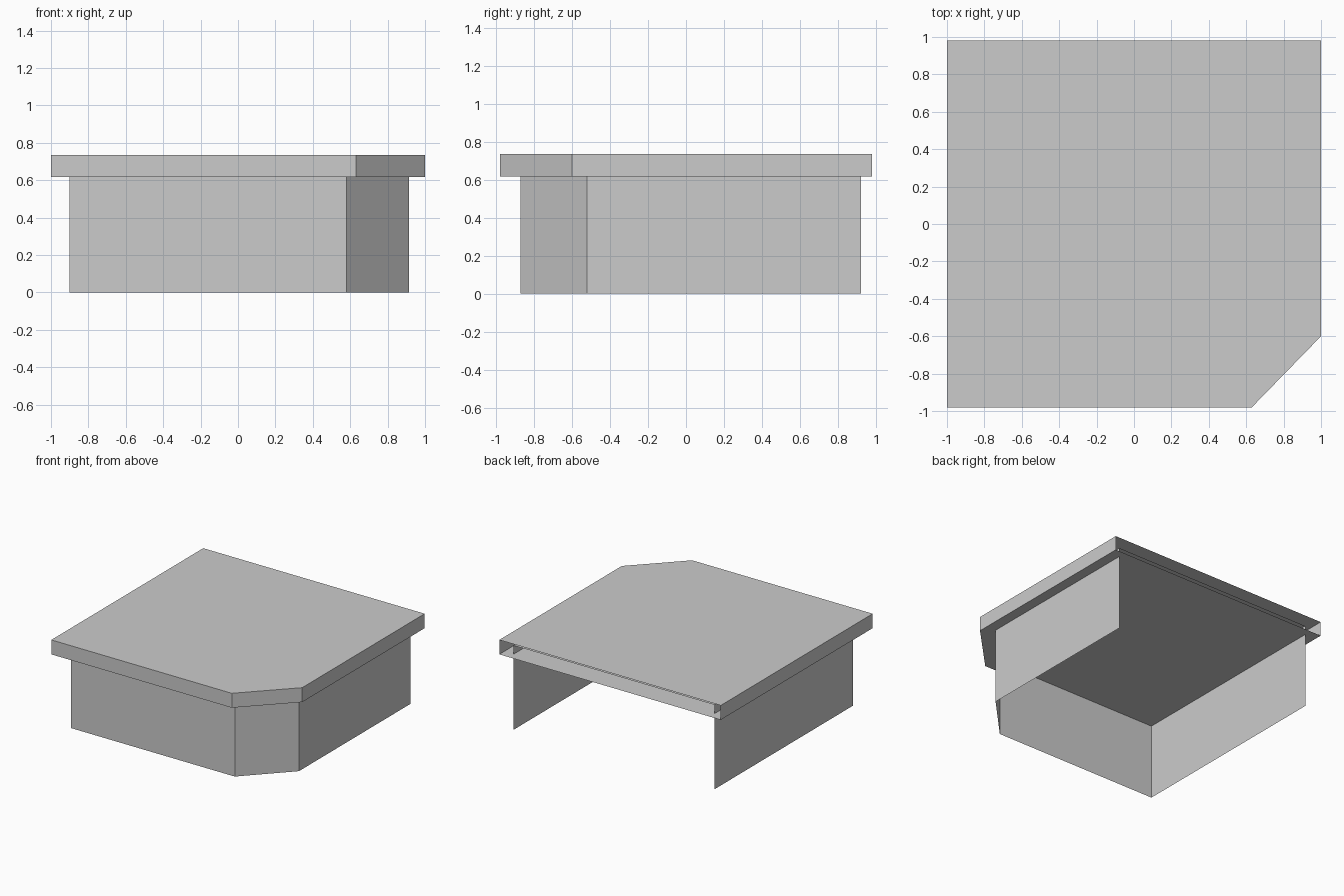
import bpy

if "Cube" in bpy.data.objects:
    bpy.data.objects.remove(bpy.data.objects["Cube"])


def open_back_shell(name, x0, x1, y0, y1, cx, cy, z0, z1, floor):
    """Thin hollow shell with one cut front-right corner and no back wall."""
    outline = [(x1, y1), (x0, y1), (x0, y0), (cx, y0), (x1, cy)]
    n = len(outline)
    verts = [(x, y, z) for z in (z0, z1) for x, y in outline]
    # side walls, skipping the open back (edge 0)
    faces = [(i, (i + 1) % n, (i + 1) % n + n, i + n) for i in range(1, n)]
    faces.append(tuple(range(n, 2 * n)))
    if floor:
        faces.append(tuple(reversed(range(n))))
    mesh = bpy.data.meshes.new(name)
    mesh.from_pydata(verts, [], faces)
    mesh.update()
    obj = bpy.data.objects.new(name, mesh)
    bpy.context.collection.objects.link(obj)
    return obj


# Lower walls, with their cap hidden inside the overhanging roof
open_back_shell("bay_walls", -0.90, 0.915, -0.87, 0.92, 0.58, -0.52,
                0.0, 0.69, floor=False)

# Overhanging flat roof slab with closed underside
open_back_shell("roof_slab", -1.0, 1.0, -0.98, 0.98, 0.63, -0.60,
                0.617, 0.735, floor=True)
